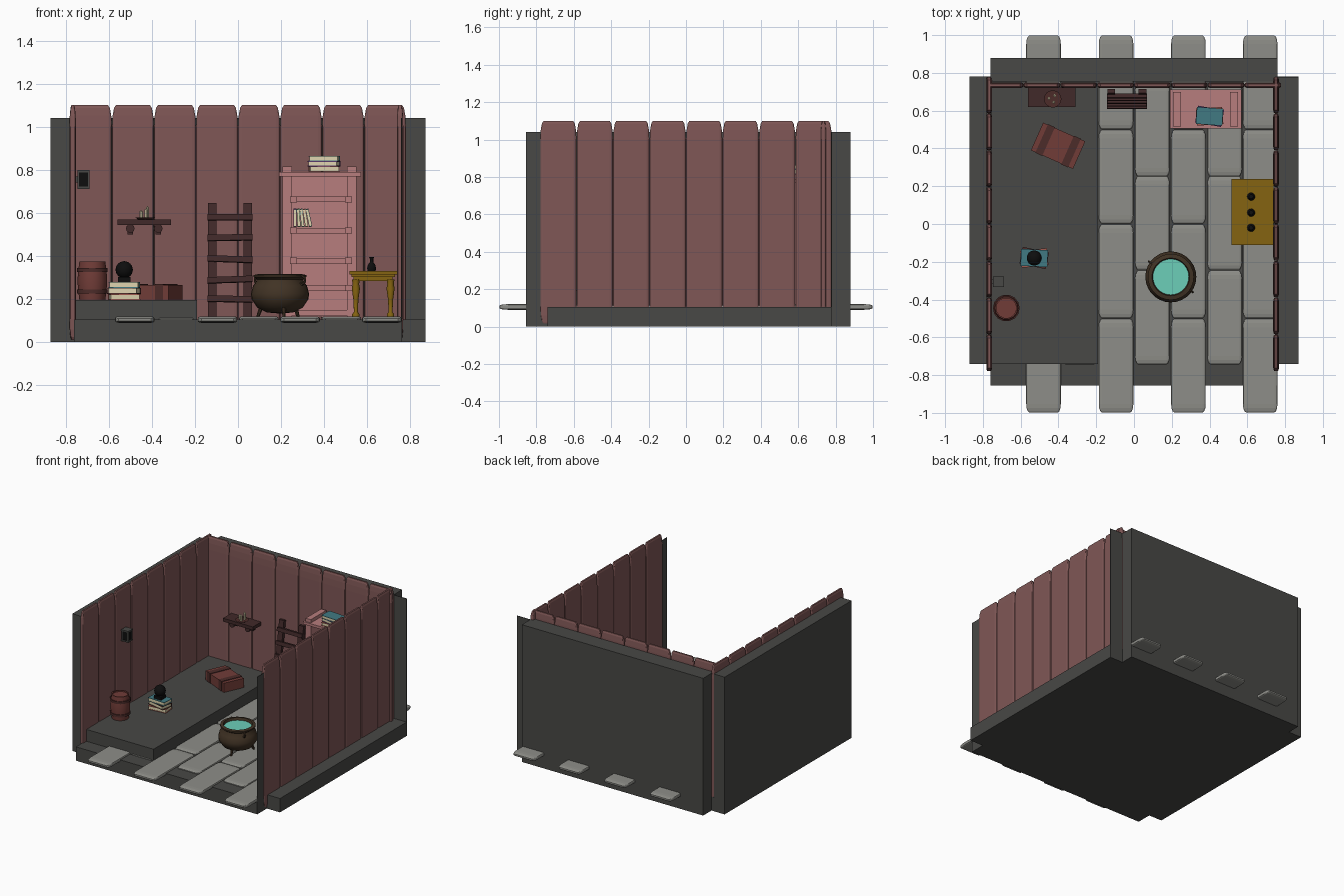
import bpy, bmesh, math
from mathutils import Matrix, Vector

if "Cube" in bpy.data.objects:
    bpy.data.objects.remove(bpy.data.objects["Cube"])


def mat(name, r, g, b):
    m = bpy.data.materials.new(name)
    lin = lambda v: (v * 1.08 / 255) ** 2.2
    m.diffuse_color = (lin(r), lin(g), lin(b), 1)
    m.use_nodes = True
    m.node_tree.nodes["Principled BSDF"].inputs["Base Color"].default_value = m.diffuse_color
    return m


DARK = mat("dark_grey", 68, 68, 66)
STONE = mat("stone_grey", 130, 130, 125)
PLANK = mat("plank_pink", 117, 81, 80)
PINK = mat("case_pink", 168, 115, 115)
BROWN = mat("dark_brown", 62, 42, 42)
RED = mat("red_brown", 104, 58, 54)
STRAP = mat("strap_brown", 72, 44, 42)
GOLD = mat("ochre", 122, 92, 22)
IRON = mat("iron", 62, 50, 38)
BLACK = mat("black", 20, 20, 20)
TEAL = mat("teal", 62, 112, 120)
BREW = mat("brew", 100, 190, 170)
CREAM = mat("cream", 205, 195, 160)
PURPLE = mat("purple", 80, 55, 100)
GREEN = mat("green", 40, 105, 70)
SALMON = mat("salmon", 150, 85, 75)


def finish(name, bm, m, loc=(0, 0, 0), rot=(0, 0, 0), smooth=False):
    bmesh.ops.recalc_face_normals(bm, faces=bm.faces)
    me = bpy.data.meshes.new(name)
    bm.to_mesh(me)
    bm.free()
    ob = bpy.data.objects.new(name, me)
    bpy.context.collection.objects.link(ob)
    me.materials.append(m)
    ob.location, ob.rotation_euler = loc, rot
    if smooth:
        bpy.ops.object.select_all(action='DESELECT')
        ob.select_set(True)
        bpy.context.view_layer.objects.active = ob
        bpy.ops.object.shade_smooth_by_angle(angle=math.radians(40))
    return ob


def boxes(name, parts, m, loc=(0, 0, 0), rot=(0, 0, 0)):
    """Several boxes (x0,x1,y0,y1,z0,z1) in one mesh."""
    bm = bmesh.new()
    for x0, x1, y0, y1, z0, z1 in parts:
        c = Vector((x0 + x1, y0 + y1, z0 + z1)) / 2
        bmesh.ops.create_cube(bm, size=1, matrix=Matrix.Translation(c) @ Matrix.Diagonal((x1 - x0, y1 - y0, z1 - z0, 1)))
    return finish(name, bm, m, loc, rot)


def slab(name, c, size, m):
    """Worn board or paving stone: bevelled block stretched to size."""
    thin = min(range(3), key=lambda i: size[i])
    pre = [0.3 if i == thin else 1 for i in range(3)]
    bm = bmesh.new()
    bmesh.ops.create_cube(bm, size=1, matrix=Matrix.Diagonal((*pre, 1)))
    bmesh.ops.bevel(bm, geom=bm.edges[:], offset=0.09, segments=3, profile=0.5, affect='EDGES')
    bmesh.ops.scale(bm, verts=bm.verts, vec=[s / p for s, p in zip(size, pre)])
    return finish(name, bm, m, c)


def lathe(name, prof, m, loc, seg=24, smooth=True, rot=(0, 0, 0)):
    bm = bmesh.new()
    vs = [bm.verts.new((r, 0, z)) for r, z in prof]
    es = [bm.edges.new(p) for p in zip(vs, vs[1:])]
    bmesh.ops.spin(bm, geom=vs + es, cent=(0, 0, 0), axis=(0, 0, 1), angle=2 * math.pi, steps=seg)
    bmesh.ops.remove_doubles(bm, verts=bm.verts, dist=1e-5)
    return finish(name, bm, m, loc, rot, smooth)


def book(name, loc, size, m, rot=(0, 0, 0)):
    x, y, z = size[0] / 2, size[1] / 2, size[2] / 2
    t = z * 0.25
    boxes(name + "_cover", [(-x, x, -y, y, -z, t - z), (-x, x, -y, y, z - t, z), (-x, x, y - t, y, -z, z)], m, loc, rot)
    boxes(name + "_pages", [(-x * .94, x * .94, -y * .93, y * .93, t - z, z - t)], CREAM, loc, rot)


# Floor, outer walls, and thin end caps of the two cut-away walls
boxes("floor", [(-.76, .76, -.855, .88, 0, .105), (-.87, .87, -.74, .78, 0, .105)], DARK)
boxes("back_wall", [(-.76, .76, .755, .88, 0, 1.04)], DARK)
boxes("left_wall", [(-.87, -.78, -.74, .78, 0, 1.04)], DARK)
boxes("front_end_cap", [(.756, .76, -.855, -.765, 0, 1.04)], DARK)
boxes("right_end_cap", [(.765, .87, .776, .78, 0, 1.04)], DARK)
boxes("stage", [(-.755, -.19, -.74, .74, .1, .195)], DARK)

# Wall planks
for i in range(8):
    t = -.6825 + i * .195
    slab("back_plank", (t, .735, .555), (.193, .03, 1.09), PLANK)
    slab("left_plank", (-.767, t, .555), (.03, .193, 1.09), PLANK)
    slab("right_plank", (.752, t, .555), (.03, .193, 1.09), PLANK)

# Paving stones, alternate columns run through front and back
for i, x in enumerate((-.479, -.287, -.095, .097, .288, .48, .668)):
    rows = [-.75, -.25, .25, .75] if i % 2 == 0 else [-.495, .005, .5]
    for y in rows:
        slab("paving_stone", (x, y, .105), (.183, .495, .03), STONE)

# Cauldron
C = (.195, -.28, 0)
lathe("cauldron", [(0, .133), (.06, .138), (.105, .16), (.132, .2), (.135, .225), (.125, .262), (.108, .285),
                   (.108, .292), (.122, .302), (.122, .312), (.1, .316), (.095, .305), (.095, .28)], IRON, C, 28)
lathe("brew", [(0, .298), (.097, .298)], BREW, C, 28)
for a in (40, 160, 280):
    d = Vector((math.cos(math.radians(a)), math.sin(math.radians(a)), 0))
    lathe("cauldron_leg", [(0, -.045), (.007, -.045), (.013, .03), (0, .03)], IRON,
          Vector(C) + d * .095 + Vector((0, 0, .158)), 8, rot=(0, math.radians(-20), math.radians(a)))
for a in (-35, 145):
    d = Vector((math.cos(math.radians(a)), math.sin(math.radians(a)), 0))
    bpy.ops.mesh.primitive_torus_add(major_radius=.02, minor_radius=.006, major_segments=14, minor_segments=6,
                                     location=Vector(C) + d * .122 + Vector((0, 0, .288)),
                                     rotation=(math.pi / 2, 0, math.radians(a)))
    bpy.context.object.name = "cauldron_ear"
    bpy.context.object.data.materials.append(IRON)

# Table with turned legs and three bottles
boxes("table_top", [(.517, .738, -.11, .238, .315, .331), (.527, .728, -.1, .228, .303, .315),
                    (.537, .718, -.09, .218, .283, .303)], GOLD)
for x in (.547, .708):
    for y in (-.08, .208):
        lathe("table_leg", [(0, .118), (.017, .118), (.017, .13), (.009, .14), (.012, .2), (.019, .25), (.015, .27),
                            (.018, .29), (0, .29)], GOLD, (x, y, 0), 10)
for y in (-.02, .06, .145):
    lathe("bottle", [(0, 0), (.018, 0), (.021, .012), (.017, .028), (.008, .04), (.008, .055), (.012, .064), (0, .064)],
          BLACK, (.62, y, .331), 12)

# Leaning ladder
boxes("ladder_rails", [(-.14, -.1, -.012, .012, 0, .535), (.025, .065, -.012, .012, 0, .535)], BROWN,
      (0, .625, .115), (math.radians(-8.5), 0, 0))
for i, z in enumerate((.085, .175, .27, .37, .465)):
    boxes("ladder_rung", [(-.105, .105, -.013, .009, -.014, .014)], BROWN, (-.037, .61 + z * .15, .115 + z),
          (math.radians(-8.5), math.radians((1, -2, 2, -1, 0)[i]), 0))

# Bookcase with through pegs
boxes("bookcase_sides", [(.207, .25, .515, .7, .118, .815), (.507, .55, .515, .7, .118, .815)], PINK)
boxes("bookcase_back", [(.24, .515, .685, .7, .118, .79)], PINK)
boxes("bookcase_shelves", [(.24, .515, .52, .69, z, z + .025) for z in (.125, .24, .365, .505, .65)]
      + [(.19, .57, .505, .712, .77, .79)], PINK)
boxes("bookcase_pegs", [(x - .016, x + .016, .508, .53, z - .014, z + .014)
                        for x in (.257, .513) for z in (.252, .378, .518, .662)], PINK)
for i, m in enumerate((PURPLE, GREEN, TEAL, SALMON, TEAL)):
    book("shelf_book", (.265 + i * .016, .59, .577), (.085, .09, .014), m, (0, math.radians(90 - i * 3), 0))
for i, (m, a) in enumerate(((SALMON, 4), (PURPLE, -10), (TEAL, -4))):
    book("top_book", (.4, .57, .803 + i * .025), (.14, .09, .024), m, (0, 0, math.radians(a)))

# Wall shelf with brackets and candles
boxes("wall_shelf", [(-.56, -.31, .62, .722, .545, .57)], BROWN)
for x in (-.5, -.37):
    boxes("shelf_bracket", [(x - .012, x + .012, .64, .722, .527, .547), (x - .012, x + .012, .69, .722, .5, .53)], BROWN)
    lathe("bracket_knob", [(0, -.02), (.02, -.02), (.02, .02), (0, .02)], BROWN, (x, .66, .527), 10,
          rot=(math.pi / 2, 0, 0))
lathe("candle_plate", [(0, .57), (.035, .57), (.046, .578), (.04, .578), (0, .574)], STRAP, (-.43, .662, 0), 16)
for x, y, h in ((-.45, .665, .04), (-.42, .68, .06), (-.425, .645, .05)):
    lathe("candle", [(0, 0), (.008, 0), (.008, h * .85), (.003, h * .9), (.002, h), (0, h)], CREAM, (x, y, .573), 8)

# Strapped chest on the stage
T = ((-.402, .414, .195), (0, 0, math.radians(-24)))
boxes("chest", [(-.122, .122, -.08, .08, 0, .07)], RED, *T)
boxes("chest_straps", [(x - .02, x + .02, -.083, .083, 0, .074) for x in (-.075, .075)], STRAP, *T)

# Barrel with hoops
B = (-.676, -.445, .195)
lathe("barrel", [(0, 0), (.06, 0), (.066, .045), (.069, .09), (.066, .135), (.06, .18), (.053, .18), (.053, .17), (0, .17)],
      RED, B, 14)
for z in (.04, .14):
    lathe("barrel_hoop", [(.064, z - .009), (.071, z - .009), (.071, z + .009), (.064, z + .009)], STRAP, B, 14)

# Book stack with dark crystal ball
for i, (m, a) in enumerate(((SALMON, 6), (STRAP, -12), (TEAL, -3))):
    book("stack_book", (-.528, -.18, .21 + i * .028), (.142, .09, .027), m, (0, 0, math.radians(a)))
boxes("ball_stand", [(-.03, .03, -.03, .03, 0, .022)], BLACK, (-.528, -.18, .28))
lathe("crystal_ball", [(.04 * math.sin(i * math.pi / 12), -.04 * math.cos(i * math.pi / 12)) for i in range(13)],
      BLACK, (-.528, -.18, .336), 20)

# Wall lantern
boxes("lantern_core", [(-.742, -.692, -.328, -.282, .722, .788)], BLACK)
boxes("lantern_frame", [(-.746, -.688, -.333, -.277, z, z + .01) for z in (.712, .788)]
      + [(x, x + .008, y, y + .008, .715, .795) for x in (-.745, -.697) for y in (-.332, -.286)]
      + [(-.76, -.74, -.315, -.295, .74, .77)], DARK)
